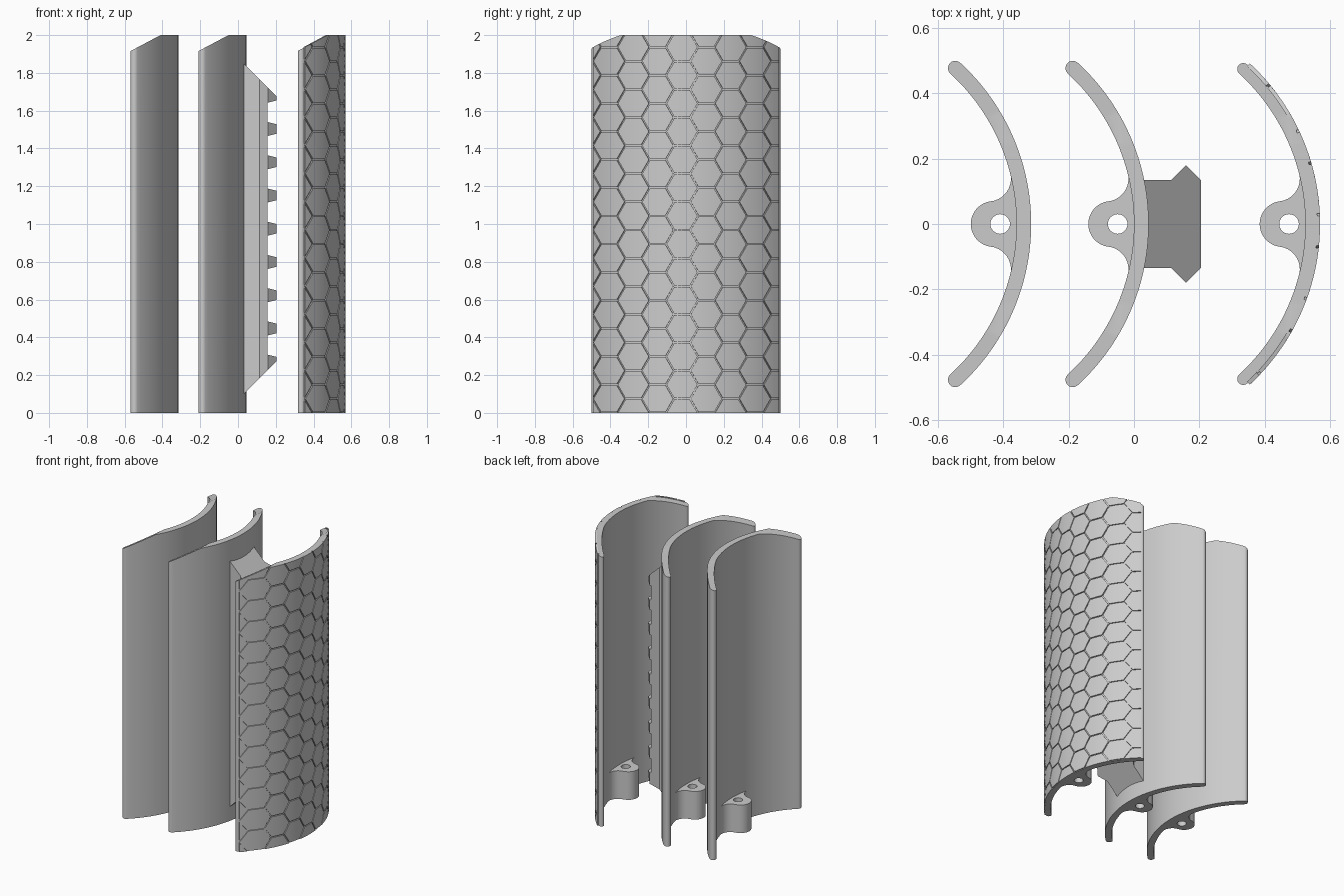
import bpy, bmesh, math
from mathutils import Vector

if "Cube" in bpy.data.objects:
    bpy.data.objects.remove(bpy.data.objects["Cube"])

R, THICK, HALF = 0.67, 0.045, math.radians(47.5)   # panel outer radius, wall, half angle
GROOVE = 0.008                                      # depth of the hexagon grooves
CREASE = -0.095                                     # where the top starts to slope (from the apex)

grey = bpy.data.materials.new("plain_grey")
grey.diffuse_color = (0.6, 0.6, 0.6, 1)
grey.use_nodes = True
grey.node_tree.nodes["Principled BSDF"].inputs["Base Color"].default_value = grey.diffuse_color


def finish(name, bm, x=0.0):
    bmesh.ops.recalc_face_normals(bm, faces=bm.faces)
    me = bpy.data.meshes.new(name)
    bm.to_mesh(me)
    bm.free()
    me.materials.append(grey)
    ob = bpy.data.objects.new(name, me)
    ob.location.x = x
    bpy.context.collection.objects.link(ob)
    bpy.ops.object.select_all(action='DESELECT')
    ob.select_set(True)
    bpy.context.view_layer.objects.active = ob
    bpy.ops.object.shade_smooth_by_angle(angle=math.radians(30))
    return ob


def prism(bm, loops, lo, hi, crease=None):
    """Fill closed outlines (later ones are holes), extrude; lo(x), hi(x) give the end heights."""
    edges = []
    for loop in loops:
        vs = [bm.verts.new((p[0], p[1], 0)) for p in loop]
        edges += [bm.edges.new((vs[i - 1], vs[i])) for i in range(len(vs))]
    geom = bmesh.ops.triangle_fill(bm, edges=edges, use_beauty=True, normal=(0, 0, 1))["geom"]
    faces = [f for f in geom if isinstance(f, bmesh.types.BMFace)]
    if crease is not None:
        cut = bmesh.ops.bisect_plane(bm, geom=faces + list(bm.edges) + list(bm.verts),
                                     plane_co=(crease, 0, 0), plane_no=(1, 0, 0))
        faces = [f for f in cut["geom"] if isinstance(f, bmesh.types.BMFace)]
    bottom = {v for f in faces for v in f.verts}
    ext = bmesh.ops.extrude_face_region(bm, geom=faces, use_keep_orig=True)["geom"]
    for v in bottom:
        v.co.z = lo(v.co.x)
    for v in ext:
        if isinstance(v, bmesh.types.BMVert):
            v.co.z = hi(v.co.x)


def arc(cx, cy, r, a0, a1, n):
    return [(cx + r * math.cos(a0 + (a1 - a0) * i / n),
             cy + r * math.sin(a0 + (a1 - a0) * i / n)) for i in range(n + 1)]


def panel_top(x):
    return min(2.0, 2.0 + (x - CREASE) * 0.53)


def panel(name, x, outer):
    """Curved wall with rounded long edges; the outer apex lies at local x = 0."""
    inner = R - THICK
    mid, cap = (outer + inner) / 2, (outer - inner) / 2
    tx, ty = mid * math.cos(HALF) - R, mid * math.sin(HALF)
    pts = arc(-R, 0, outer, -HALF, HALF, 48)
    pts += arc(tx, ty, cap, HALF, HALF + math.pi, 10)[1:-1]
    pts += arc(-R, 0, inner, HALF, -HALF, 48)
    pts += arc(tx, -ty, cap, -HALF + math.pi, -HALF + 2 * math.pi, 10)[1:-1]
    bm = bmesh.new()
    prism(bm, [pts], lambda x: 0.0, panel_top, CREASE)
    return finish(name, bm, x)


def boss(name, x):
    """Screw boss at the foot of the hollow side, blended into the wall, with a through hole."""
    phi, hx, r = math.radians(97), -0.115, 0.07
    fx, fy = hx + 2 * r * math.cos(phi), 2 * r * math.sin(phi)
    half = arc(hx, 0, r, math.pi, phi, 14)
    half += arc(fx, fy, r, phi - math.pi, math.radians(14.5), 14)[1:]
    half.append((half[-1][0] + 0.02, half[-1][1]))
    # follow the wall so that the blend stays inside it
    half += [(math.sqrt((R - 0.025) ** 2 - y * y) - R, y) for y in (0.14, 0.1, 0.05, 0.0)]
    outline = half + [(px, -py) for px, py in reversed(half[1:-1])]
    hole = arc(-0.095, 0, 0.03, 0, 2 * math.pi, 32)[:-1]
    bm = bmesh.new()
    prism(bm, [outline, hole], lambda x: 0.0, lambda x: 0.2)
    return finish(name, bm, x)


# Three panels with their bosses
for name, apex, outer in (("left_panel", -0.315, R), ("middle_panel", 0.045, R),
                          ("right_panel", 0.57, R - GROOVE)):
    panel(name, apex, outer)
    boss(name + "_boss", apex)


# Hexagon tiles on the right panel, leaving narrow grooves between them
def clip(bm, co, no, clear=True):
    bmesh.ops.bisect_plane(bm, geom=list(bm.verts) + list(bm.edges) + list(bm.faces),
                           plane_co=co, plane_no=no, clear_outer=clear)


SIDE, GAP = 0.086, 0.0035
pitch = SIDE * math.sqrt(3)
bm = bmesh.new()
for col in range(-5, 6):
    for row in range(-1, 15):
        cy = -0.021 + 1.5 * SIDE * col
        cz = (row + 0.5 * (col % 2)) * pitch
        bm.faces.new([bm.verts.new((0, y, z)) for y, z in
                      arc(cy, cz, SIDE - GAP * 1.155, 0, 2 * math.pi, 6)[:-1]])
for co, no in (((0, 0.492, 0), (0, 1, 0)), ((0, -0.492, 0), (0, -1, 0)),
               ((0, 0, 0), (0, 0, -1)), ((0, 0, 2), (0, 0, 1))):
    clip(bm, co, no)
for i in range(-18, 19):                       # split so the tiles can bend
    clip(bm, (0, i * 0.027, 0), (0, 1, 0), False)
for v in bm.verts:
    v.co.x = math.sqrt(R * R - v.co.y ** 2) - R
clip(bm, (CREASE, 0, 2.0), (-0.53, 0, 1))      # sloped top
ext = bmesh.ops.extrude_face_region(bm, geom=list(bm.faces), use_keep_orig=True)["geom"]
axis = Vector((-R, 0, 0))
for v in ext:
    if isinstance(v, bmesh.types.BMVert):
        out = v.co - axis
        out.z = 0
        v.co -= out.normalized() * (GROOVE + 0.004)
finish("hexagon_tiles", bm, 0.57)

# Rail on the middle panel: sloped body plus a row of tapered teeth
MID_Z, STEP, ROOT = 0.975, 0.176, 0.155


def slope(x):
    return 0.865 - (x - 0.04)                  # half length of the rail at depth x


def mirrored(pts):
    return pts + [(x, -y) for x, y in reversed(pts)]


bm = bmesh.new()
prism(bm, [mirrored([(0.015, 0.135), (0.115, 0.135), (ROOT, 0.175)])],
      lambda x: MID_Z - slope(x), lambda x: MID_Z + slope(x))
finish("rail_body", bm)

bm = bmesh.new()
for i in range(-4, 5):
    zc = MID_Z + STEP * i

    def flank(x):
        return 0.0375 - (x - ROOT) * 0.25

    prism(bm, [mirrored([(ROOT, 0.175), (0.16, 0.18), (0.205, 0.135)])],
          lambda x: MID_Z - slope(x) if i == -4 else zc - flank(x),
          lambda x: MID_Z + slope(x) if i == 4 else zc + flank(x))
finish("rail_teeth", bm)
